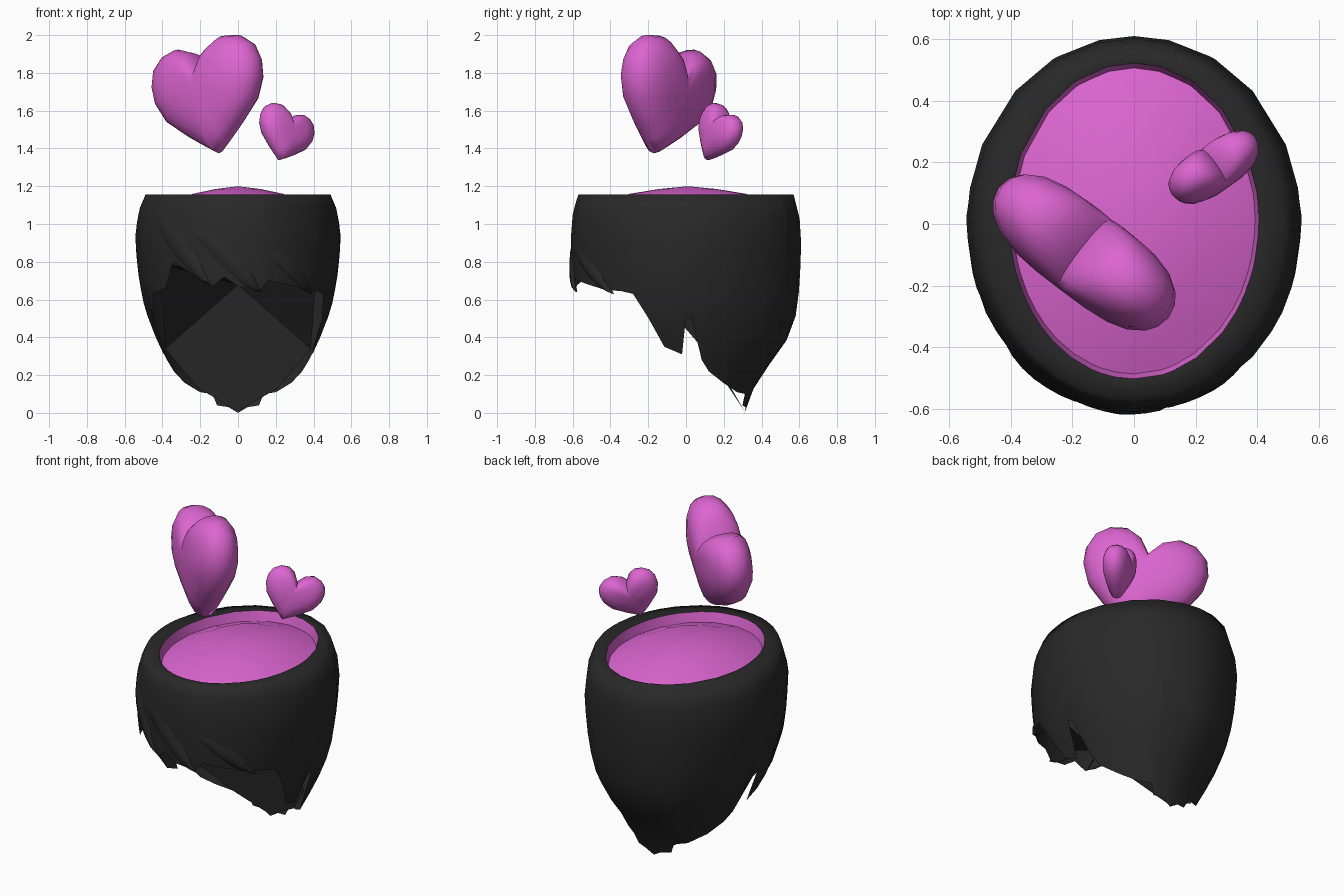
import bpy, bmesh, math
from mathutils import Matrix, Vector

if "Cube" in bpy.data.objects:
    bpy.data.objects.remove(bpy.data.objects["Cube"])


def material(name, rgb):
    m = bpy.data.materials.new(name)
    m.diffuse_color = (*rgb, 1)
    m.use_nodes = True
    m.node_tree.nodes["Principled BSDF"].inputs["Base Color"].default_value = m.diffuse_color
    return m


DARK = material("charcoal", (0.022, 0.022, 0.022))
PINK = material("pink", (0.72, 0.13, 0.64))
TOP = 1.155


def make(name, verts, faces, mat, angle=40, fix=False):
    me = bpy.data.meshes.new(name)
    me.from_pydata([tuple(v) for v in verts], [], faces)
    me.materials.append(mat)
    bm = bmesh.new()
    bm.from_mesh(me)
    bmesh.ops.remove_doubles(bm, verts=bm.verts, dist=0.0005)
    if fix:
        bmesh.ops.recalc_face_normals(bm, faces=bm.faces)
    bm.to_mesh(me)
    bm.free()
    ob = bpy.data.objects.new(name, me)
    bpy.context.collection.objects.link(ob)
    bpy.ops.object.select_all(action='DESELECT')
    ob.select_set(True)
    bpy.context.view_layer.objects.active = ob
    bpy.ops.object.shade_smooth_by_angle(angle=math.radians(angle))
    return ob


def loft(rings, closed=True):
    n = len(rings[0])
    faces = []
    for r in range(len(rings) - 1):
        for i in range(n if closed else n - 1):
            j = (i + 1) % n
            faces.append((r * n + j, r * n + i, (r + 1) * n + i, (r + 1) * n + j))
    return [v for ring in rings for v in ring], faces


# egg-shaped hair surface: height, half width, back reach, centre y
PROFILE = [(0, .22, .31, .10), (.1, .28, .345, .08), (.2, .335, .39, .06),
           (.31, .395, .49, .02), (.45, .46, .57, 0), (.6, .505, .595, 0),
           (.75, .53, .605, 0), (.92, .545, .61, 0), (1.05, .53, .60, 0),
           (1.11, .512, .585, 0), (TOP, .49, .57, 0)]


def surf(t, z, off=0.0):
    z = min(max(z, 0), TOP)
    for a, b in zip(PROFILE, PROFILE[1:]):
        if z <= b[0]:
            break
    k = (z - a[0]) / (b[0] - a[0])
    rx, back, cy = (a[i] + (b[i] - a[i]) * k for i in (1, 2, 3))
    t = math.radians(t)
    return Vector(((rx + off) * math.sin(t), cy + (back - cy + off) * math.cos(t), z))


# ragged lower edge: angle from the back, height
SIDE = [(12, .03), (27, .04), (29, .10), (45, .11), (65, .16), (79, .22), (83, .28),
        (87, .50), (90, .51), (95, .31), (105, .35), (110, .50), (118, .63), (125, .645)]
FRONT_R = [(135, .65), (150, .68), (162, .70), (167, .65)]
FRONT_L = [(132, .66), (140, .80), (150, .75), (160, .70), (165, .67), (172, .72)]
edge = [(0, 0)] + SIDE + FRONT_R + [(180, .67)]
edge += [(360 - t, z) for t, z in reversed(SIDE + FRONT_L)]


def rim(t, s, z):
    t = math.radians(t)
    return Vector((.405 * s * math.sin(t), .01 + .512 * s * math.cos(t), z))


# hair shell with a softly shaded rim
ROWS = 9
rings = [[surf(t, z + (TOP - z) * r / ROWS) for t, z in edge] for r in range(ROWS + 1)]
rings.append([rim(t, 1, TOP - .005) for t, z in edge])
make("hair_shell", *loft(rings), DARK, 85)

# faceted lining inside the open front: nape panel, two cheeks and a ceiling
v = [(0, .27, .68), (.385, .09, .34), (0, .31, .01), (-.385, .09, .34),
     (.42, -.30, .79), (-.42, -.30, .79), (0, -.55, .74), (.21, .24, .13), (-.21, .24, .13)]
f = [(0, 3, 8, 2, 7, 1), (0, 1, 4), (0, 5, 3), (0, 4, 6), (0, 6, 5)]
make("hair_lining", v, f, DARK, 10)


# swept fringe locks that taper to a point
def lock(name, t0, z0, t1, z1, width, lift):
    rows, n = [], 8
    for i in range(n + 1):
        k = i / n
        t = t0 + (t1 - t0) * k
        z = z0 + (z1 - z0) * k ** 1.2
        w = width * math.sin(math.pi * min(1, .08 + k * .92)) ** .7 if i < n else 0
        h = lift * min(1, k * 2) * (1 if i < n else .3)
        rows.append([surf(t, z + w, -.005), surf(t, z + w * .3, h * .7),
                     surf(t, z - w * .6, h), surf(t, z - w, -.005)])
    make(name, *loft(rows, False), DARK, 60, True)


lock("fringe_lock_left", 236, 1.06, 196, .68, .09, .014)
lock("fringe_lock_middle", 205, .96, 166, .64, .08, .014)
lock("fringe_lock_right", 165, .86, 130, .63, .05, .012)

# pink inner wall and domed liquid
angles = [i * 20 for i in range(18)]
levels = [(1, TOP - .005), (.965, 1.085)]
make("inner_wall", *loft([[rim(t, s, z) for t, z0 in edge] for s, z in levels]), PINK)
levels = [(.985, 1.09), (.6, 1.16), (.3, 1.185), (0, 1.2)]
make("liquid", *loft([[rim(t, s, z) for t in angles] for s, z in levels]), PINK)

# puffy hearts
HALF = [(0, -1), (.22, -.82), (.45, -.62), (.82, -.25), (.98, .12), (1, .42), (.92, .7),
        (.72, .89), (.46, .95), (.2, .82), (0, .52)]
OUTLINE = HALF + [(-x, z) for x, z in HALF[-2:0:-1]]


def heart(name, centre, hw, hh, thick, yaw, roll, pitch):
    rot = (Matrix.Rotation(math.radians(yaw), 4, 'Z')
           @ Matrix.Rotation(math.radians(-pitch), 4, 'X')
           @ Matrix.Rotation(math.radians(-roll), 4, 'Y'))
    mat = Matrix.Translation(centre) @ rot
    rings = []
    for side in (-1, 1):
        steps = (0, .3, .55, .75, .9, .97, 1)
        for s in steps if side < 0 else steps[-2::-1]:
            h = side * thick * math.sqrt(1 - s ** 3.6)
            # the body narrows towards the tip
            rings.append([mat @ Vector((x * s * hw, h * (1 + .25 * min(0, z * s)),
                                        (.1 + (z - .1) * s) * hh)) for x, z in OUTLINE])
    make(name, *loft(rings), PINK, 60, True)


heart("large_heart", (-.148, -.11, 1.675), .35, .31, .14, -38, 13.5, 4)
heart("small_heart", (.25, .168, 1.475), .168, .15, .072, 36, -22, 12)
